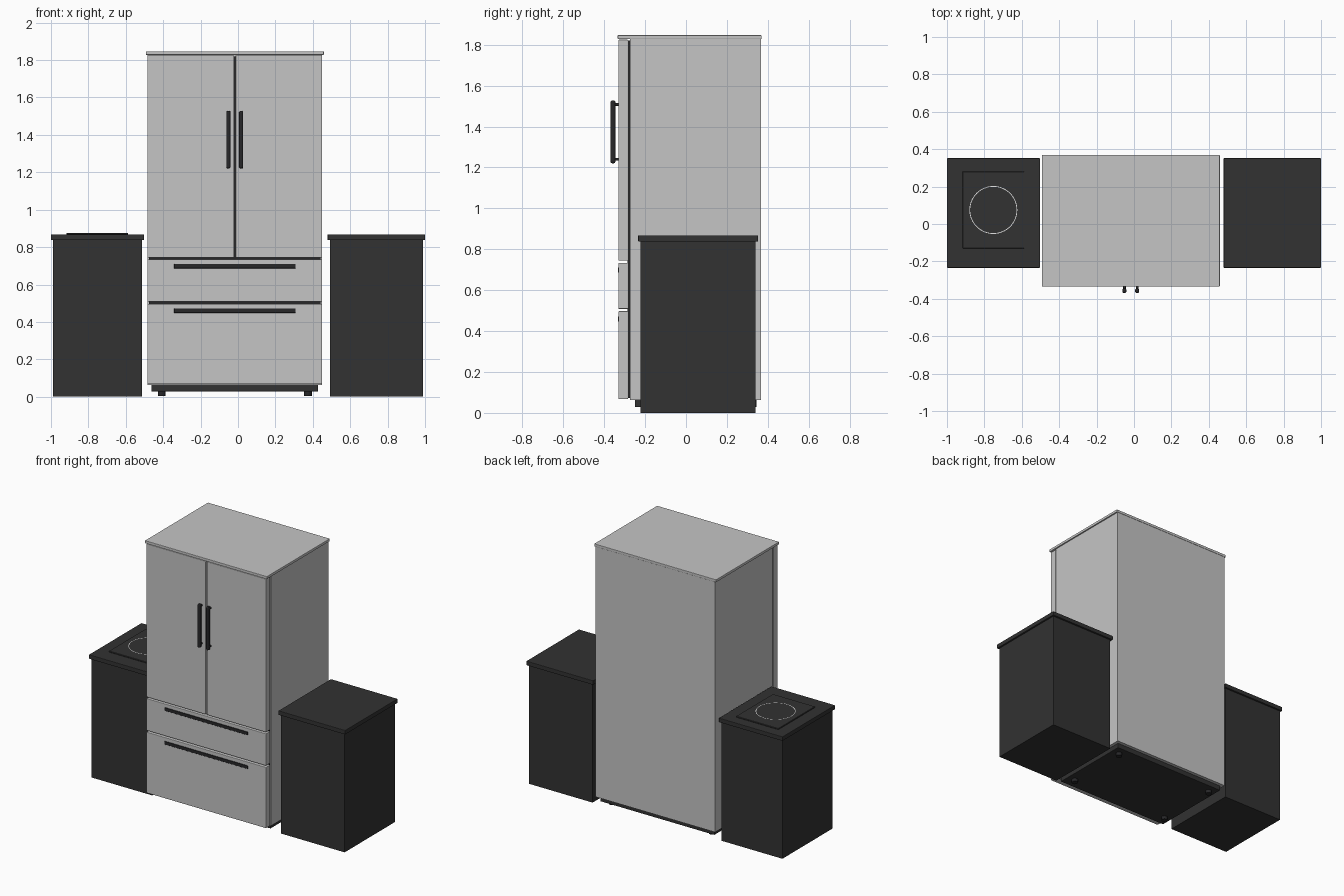
import bpy, bmesh, math
from mathutils import Vector

cube = bpy.data.objects.get("Cube")
if cube:
    bpy.data.objects.remove(cube, do_unlink=True)


def material(name, rgb):
    m = bpy.data.materials.new(name)
    m.use_nodes = True
    m.diffuse_color = (*rgb, 1)
    m.node_tree.nodes["Principled BSDF"].inputs["Base Color"].default_value = (*rgb, 1)
    return m


STEEL = material("brushed_steel", (0.56, 0.56, 0.56))
DARK = material("charcoal", (0.032, 0.032, 0.032))
BLACK = material("black", (0.02, 0.02, 0.022))
WHITE = material("burner_white", (0.8, 0.8, 0.8))


def finish(name, bm, mat, bevel=0, segments=2):
    mesh = bpy.data.meshes.new(name)
    bm.to_mesh(mesh)
    bm.free()
    mesh.materials.append(mat)
    obj = bpy.data.objects.new(name, mesh)
    bpy.context.collection.objects.link(obj)
    if bevel:
        mod = obj.modifiers.new("Bevel", 'BEVEL')
        mod.width = bevel
        mod.segments = segments
    return obj


def box(name, x, y, z, mat, bevel=0, segments=2):
    """Box from (min, max) ranges on each axis."""
    bm = bmesh.new()
    bmesh.ops.create_cube(bm, size=1)
    spans = (x, y, z)
    for v in bm.verts:
        v.co = Vector([(a + b) / 2 + c * (b - a) for c, (a, b) in zip(v.co, spans)])
    return finish(name, bm, mat, bevel, segments)


def cylinder(name, centre, radius, depth, mat, axis='Z'):
    bm = bmesh.new()
    bmesh.ops.create_cone(bm, cap_ends=True, segments=24, radius1=radius,
                          radius2=radius, depth=depth)
    for v in bm.verts:
        co = v.co if axis == 'Z' else Vector((v.co.x, v.co.z, -v.co.y))
        v.co = co + Vector(centre)
    for f in bm.faces:
        f.smooth = len(f.verts) == 4
    return finish(name, bm, mat)


# Refrigerator shell
MID = -0.017
FRONT, BACK = -0.331, 0.367
SIDE = 0.467
left, right = MID + SIDE, MID - SIDE
box("fridge_body", (right, left), (-0.275, BACK), (0.063, 1.828), STEEL)
box("fridge_top", (MID - 0.476, MID + 0.476), (-0.334, 0.369), (1.828, 1.847), STEEL, 0.003)
box("door_gasket", (right + 0.008, left - 0.008), (-0.285, -0.274), (0.072, 1.82), BLACK)

# French doors and drawers
door_y = (FRONT, -0.283)
for side, name in ((1, "left"), (-1, "right")):
    xs = sorted((MID + side * 0.004, MID + side * SIDE))
    box(name + "_door", xs, door_y, (0.744, 1.825), STEEL, 0.004)
    hx = MID + side * 0.034
    box(name + "_door_handle", (hx - 0.011, hx + 0.011), (-0.369, -0.345),
        (1.22, 1.528), BLACK, 0.009, 3)
    for z in (1.24, 1.508):
        cylinder(name + "_handle_post", (hx, -0.338, z), 0.007, 0.022, BLACK, 'Y')

for name, z, hz in (("upper", (0.508, 0.734), 0.698), ("lower", (0.067, 0.497), 0.46)):
    box(name + "_drawer", (right, left), door_y, z, STEEL, 0.004)
    box(name + "_drawer_handle", (MID - 0.325, MID + 0.325), (FRONT - 0.002, FRONT + 0.022),
        (hz - 0.012, hz + 0.012), BLACK, 0.0015, 1)

# Plinth and feet
box("fridge_plinth", (MID - 0.446, MID + 0.446), (-0.25, 0.345), (0.028, 0.064), DARK, 0.004)
for x in (MID - 0.391, MID + 0.391):
    for y in (-0.17, 0.29):
        cylinder("fridge_foot", (x, y, 0.018), 0.021, 0.026, BLACK)

# Base cabinets with worktops
for name, body_x, top_x in (("right", (-0.99, -0.513), (-1.0, -0.503)),
                            ("left", (0.492, 0.988), (0.479, 1.0))):
    box(name + "_cabinet", body_x, (-0.222, 0.339), (0, 0.838), DARK)
    box(name + "_worktop", top_x, (-0.234, 0.352), (0.838, 0.868), DARK, 0.003)

# Cooktop with burner ring
HOB = Vector((-0.752, 0.075, 0.876))
box("cooktop_glass", (HOB.x - 0.165, HOB.x + 0.165), (HOB.y - 0.205, HOB.y + 0.205),
    (0.867, HOB.z), DARK, 0.002, 1)
bm = bmesh.new()
N = 64
rings = [[bm.verts.new(HOB + Vector((r * math.cos(a), r * math.sin(a), 0.001)))
          for a in (math.tau * i / N for i in range(N))] for r in (0.124, 0.128)]
for i in range(N):
    j = (i + 1) % N
    bm.faces.new((rings[0][i], rings[1][i], rings[1][j], rings[0][j]))
finish("burner_ring", bm, WHITE)
